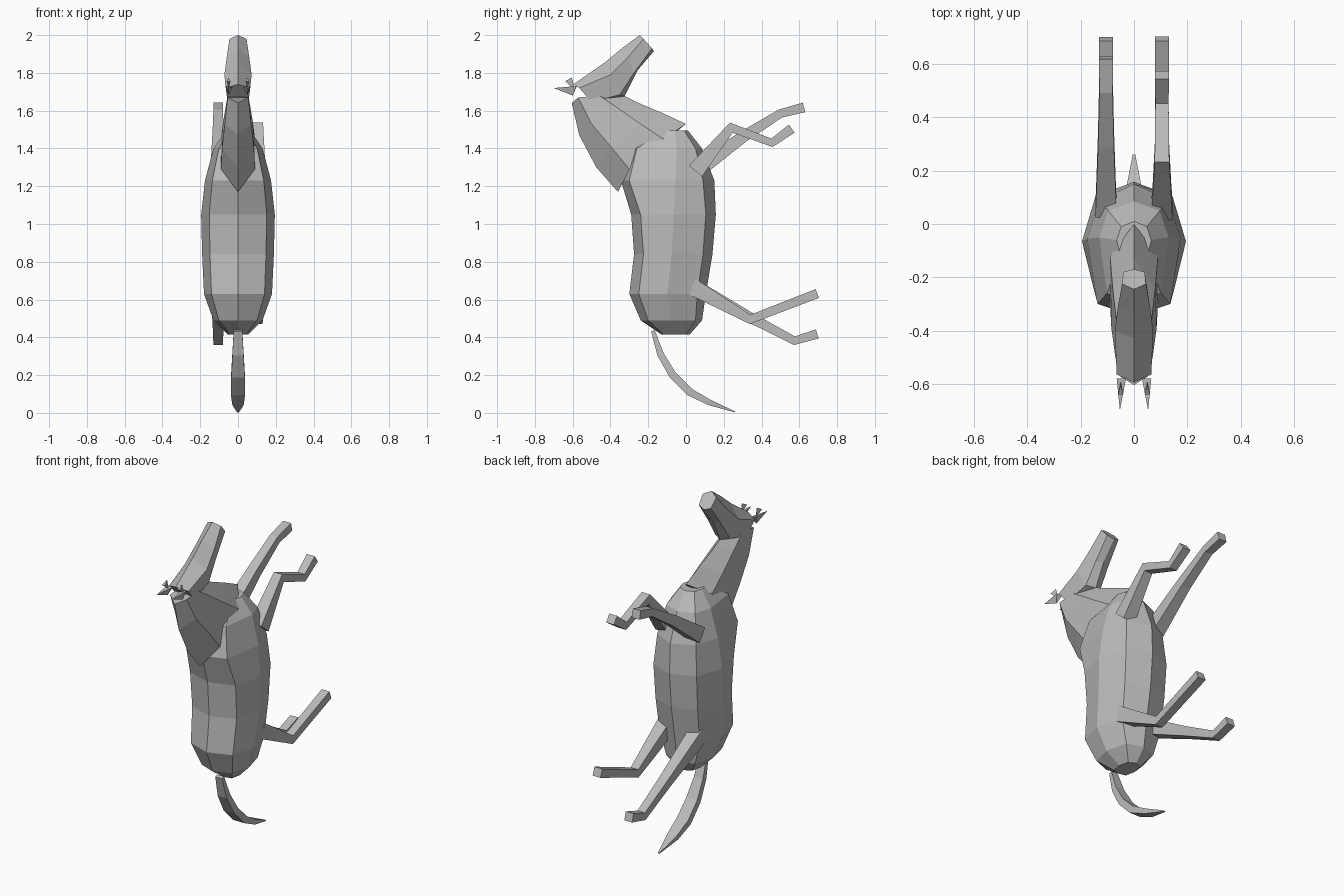
import bpy, bmesh
from mathutils import Vector

coat = bpy.data.materials.new("grey_coat")
coat.diffuse_color = (0.5, 0.5, 0.5, 1)


def loft(name, rings):
    """Skin a list of equal-sized rings and cap both ends."""
    bm = bmesh.new()
    loops = [[bm.verts.new(p) for p in ring] for ring in rings]
    n = len(loops[0])
    for a, b in zip(loops, loops[1:]):
        for i in range(n):
            j = (i + 1) % n
            bm.faces.new((a[i], a[j], b[j], b[i]))
    bm.faces.new(loops[0])
    bm.faces.new(loops[-1])
    bmesh.ops.recalc_face_normals(bm, faces=bm.faces)
    me = bpy.data.meshes.new(name)
    bm.to_mesh(me)
    bm.free()
    ob = bpy.data.objects.new(name, me)
    me.materials.append(coat)
    bpy.context.collection.objects.link(ob)
    return ob


def mirrored(half):
    """Close a half section (first and last point on x = 0) across x."""
    return half + [(-x, y, z) for x, y, z in half[-2:0:-1]]


# Body: z, front ridge y, front side y, widest y, back side y, back ridge y, half width
body = [
    (0.415, -0.13, -0.12, -0.06, 0.00, 0.02, 0.055),
    (0.49, -0.24, -0.20, -0.08, 0.05, 0.085, 0.13),
    (0.63, -0.30, -0.25, -0.10, 0.06, 0.105, 0.18),
    (0.84, -0.275, -0.225, -0.075, 0.09, 0.14, 0.19),
    (1.05, -0.29, -0.24, -0.065, 0.105, 0.158, 0.195),
    (1.23, -0.345, -0.30, -0.055, 0.09, 0.15, 0.175),
    (1.40, -0.30, -0.26, -0.05, 0.05, 0.085, 0.13),
    (1.495, -0.13, -0.12, -0.06, -0.01, 0.01, 0.065),
]
loft("body", [mirrored([(0, fr, z), (w * 0.78, fs, z), (w, mid, z),
                        (w * 0.74, bs, z), (0, br, z)])
              for z, fr, fs, mid, bs, br, w in body])

# Neck: mane ridge, mane side, throat side, throat ridge
loft("neck", [mirrored(h) for h in (
    [(0, -0.36, 1.17), (0.09, -0.30, 1.29), (0.09, -0.12, 1.45), (0, 0.0, 1.53)],
    [(0, -0.475, 1.30), (0.085, -0.39, 1.40), (0.08, -0.24, 1.53), (0, -0.13, 1.59)],
    [(0, -0.565, 1.47), (0.07, -0.50, 1.53), (0.065, -0.37, 1.62), (0, -0.25, 1.64)],
    [(0, -0.605, 1.64), (0.055, -0.57, 1.67), (0.055, -0.46, 1.68), (0, -0.33, 1.68)],
)])

# Head: brow ridge, cheek, jaw side, jaw ridge
loft("head", [mirrored(h) for h in (
    [(0, -0.595, 1.74), (0.065, -0.565, 1.72), (0.055, -0.50, 1.645), (0, -0.485, 1.64)],
    [(0, -0.43, 1.855), (0.072, -0.40, 1.79), (0.05, -0.35, 1.685), (0, -0.325, 1.675)],
    [(0, -0.34, 1.93), (0.06, -0.31, 1.88), (0.045, -0.275, 1.80), (0, -0.255, 1.815)],
    [(0, -0.245, 2.0), (0.045, -0.225, 1.98), (0.04, -0.18, 1.93), (0, -0.17, 1.915)],
)])

# Ears and the small tufts above them
for side, s in (("left", -1), ("right", 1)):
    for name, base, tip in (
        ("ear", [(0.03, -0.58, 1.725), (0.065, -0.58, 1.73), (0.05, -0.60, 1.68)],
         (0.053, -0.70, 1.72)),
        ("ear_tuft", [(0.04, -0.64, 1.755), (0.06, -0.64, 1.755), (0.05, -0.605, 1.775)],
         (0.05, -0.59, 1.715)),
    ):
        t = Vector(tip)
        rings = [base, [t + (Vector(p) - t) * 0.02 for p in base]]
        loft(side + "_" + name, [[(s * p[0], p[1], p[2]) for p in r] for r in rings])


def limb(name, x, path):
    """Sweep a rectangle along (y, z, depth, width) points in the yz plane."""
    pts = [Vector((0, y, z)) for y, z, d, w in path]
    rings = []
    for i, (y, z, d, w) in enumerate(path):
        a = (pts[i] - pts[max(i - 1, 0)]).normalized()
        b = (pts[min(i + 1, len(pts) - 1)] - pts[i]).normalized()
        t = (a + b).normalized()
        nrm = Vector((0, -t.z, t.y))
        if 0 < i < len(pts) - 1:
            d = d / max(0.6, nrm.dot(Vector((0, -a.z, a.y))))
        c = pts[i] + Vector((x, 0, 0))
        rings.append([c + Vector((sx * w / 2, 0, 0)) + nrm * (sn * d / 2)
                      for sx, sn in ((-1, -1), (1, -1), (1, 1), (-1, 1))])
    return loft(name, rings)


# Legs
limb("right_front_leg", 0.105, [(0.05, 1.28, 0.09, 0.08), (0.24, 1.51, 0.045, 0.055),
                                (0.455, 1.43, 0.04, 0.05), (0.56, 1.505, 0.052, 0.052)])
limb("left_front_leg", -0.105, [(0.05, 1.28, 0.09, 0.08), (0.30, 1.46, 0.06, 0.06),
                                (0.50, 1.585, 0.045, 0.05), (0.625, 1.617, 0.052, 0.052)])
limb("right_hind_leg", 0.105, [(0.03, 0.67, 0.09, 0.08), (0.34, 0.495, 0.045, 0.05),
                               (0.695, 0.632, 0.05, 0.052)])
limb("left_hind_leg", -0.105, [(0.03, 0.67, 0.09, 0.08), (0.34, 0.505, 0.055, 0.06),
                               (0.575, 0.382, 0.042, 0.05), (0.695, 0.418, 0.05, 0.052)])

# Tail
limb("tail", 0, [(-0.175, 0.435, 0.02, 0.045), (-0.135, 0.31, 0.035, 0.06),
                 (-0.07, 0.20, 0.04, 0.072), (0.02, 0.11, 0.04, 0.075),
                 (0.125, 0.055, 0.03, 0.06), (0.26, 0.005, 0.005, 0.01)])
